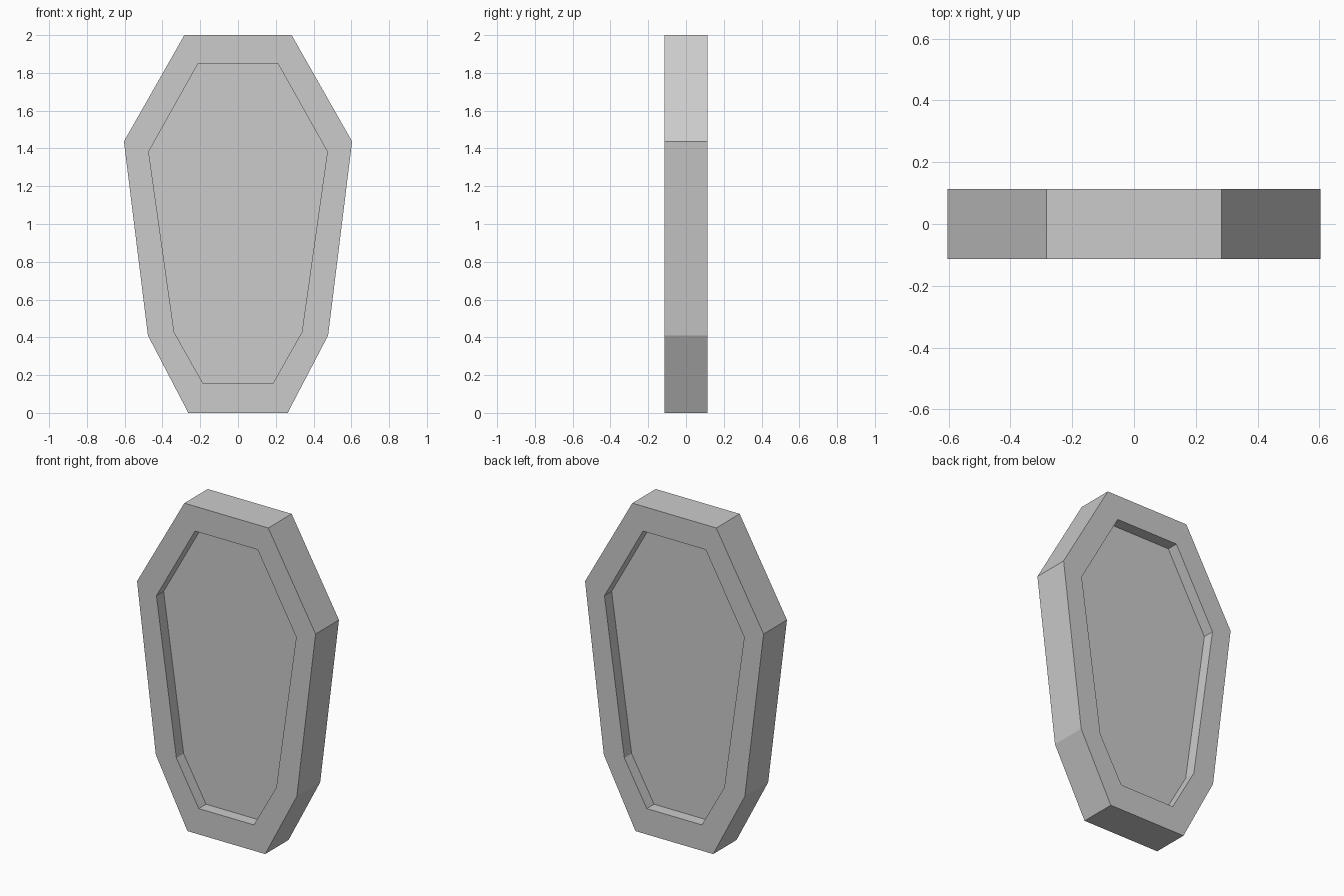
import bpy, bmesh

if "Cube" in bpy.data.objects:
    bpy.data.objects.remove(bpy.data.objects["Cube"])

# Half profiles (x, z), top to bottom
OUTER = [(0.284, 2.0), (0.604, 1.437), (0.477, 0.41), (0.263, 0.0)]
INNER = [(0.212, 1.848), (0.473, 1.383), (0.338, 0.427), (0.186, 0.158)]
HALF_DEPTH = 0.113
PANEL_HALF = 0.043


def mirrored(half):
    return half + [(-x, z) for x, z in reversed(half)]


def ring(bm, half, y):
    return [bm.verts.new((x, y, z)) for x, z in mirrored(half)]


def bridge(bm, a, b):
    n = len(a)
    for i in range(n):
        j = (i + 1) % n
        bm.faces.new((a[i], a[j], b[j], b[i]))


bm = bmesh.new()
# Loops from front panel, over the rim, to back panel
loops = [
    ring(bm, INNER, -PANEL_HALF),
    ring(bm, INNER, -HALF_DEPTH),
    ring(bm, OUTER, -HALF_DEPTH),
    ring(bm, OUTER, HALF_DEPTH),
    ring(bm, INNER, HALF_DEPTH),
    ring(bm, INNER, PANEL_HALF),
]
for a, b in zip(loops, loops[1:]):
    bridge(bm, a, b)

# Recessed panels on both sides
bm.faces.new(loops[0])
bm.faces.new(loops[-1])
bmesh.ops.recalc_face_normals(bm, faces=bm.faces)

mesh = bpy.data.meshes.new("recessed_shield_slab")
bm.to_mesh(mesh)
bm.free()
slab = bpy.data.objects.new("recessed_shield_slab", mesh)
bpy.context.collection.objects.link(slab)
